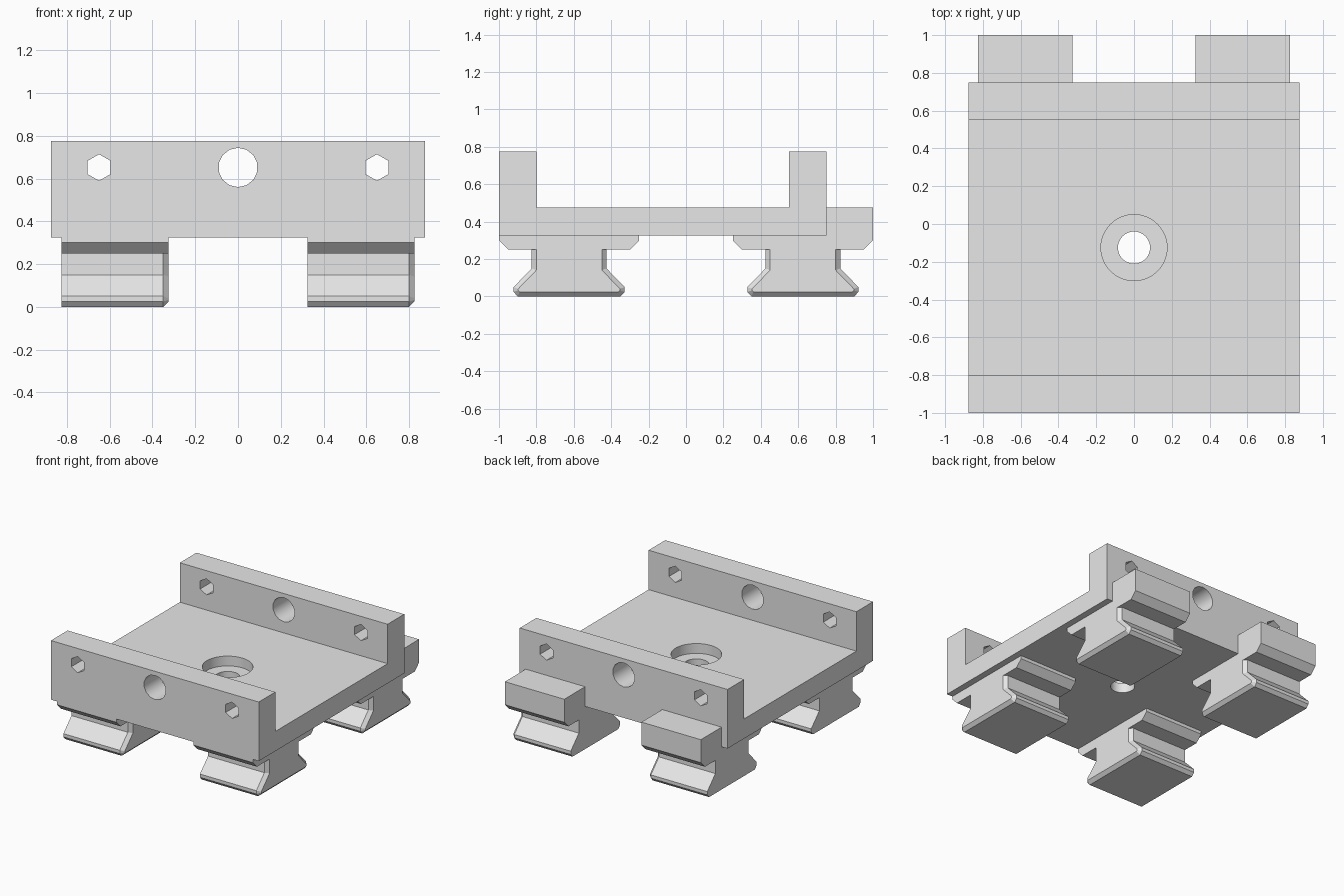
import bpy, bmesh, math
from mathutils import Matrix

cube = bpy.data.objects.get("Cube")
if cube:
    bpy.data.objects.remove(cube, do_unlink=True)

grey = bpy.data.materials.new("light_grey")
grey.use_nodes = True
grey.diffuse_color = (0.8, 0.8, 0.8, 1)
grey.node_tree.nodes["Principled BSDF"].inputs["Base Color"].default_value = (0.8, 0.8, 0.8, 1)


def finish(bm, name):
    bmesh.ops.recalc_face_normals(bm, faces=bm.faces)
    mesh = bpy.data.meshes.new(name)
    bm.to_mesh(mesh)
    bm.free()
    mesh.materials.append(grey)
    obj = bpy.data.objects.new(name, mesh)
    bpy.context.collection.objects.link(obj)
    return obj


def loft(name, sections):
    """Join matching (y, z) outlines placed at successive x positions."""
    bm = bmesh.new()
    rings = [[bm.verts.new((x, y, z)) for y, z in outline] for x, outline in sections]
    for a, b in zip(rings, rings[1:]):
        for i in range(len(a)):
            j = (i + 1) % len(a)
            bm.faces.new((a[i], a[j], b[j], b[i]))
    bm.faces.new(rings[0])
    bm.faces.new(rings[-1])
    return finish(bm, name)


def mirrored(half, cy):
    """Outline symmetric about y = cy from (half_width, z) points."""
    return [(cy + w, z) for w, z in half] + [(cy - w, z) for w, z in reversed(half)]


def drill(target, sides, radius, depth, loc, along_y=False):
    bm = bmesh.new()
    turn = Matrix.Rotation(math.pi / 2, 4, 'X') if along_y else Matrix()
    bmesh.ops.create_cone(bm, cap_ends=True, segments=sides, radius1=radius,
                          radius2=radius, depth=depth, matrix=Matrix.Translation(loc) @ turn)
    cutter = finish(bm, "hole_cutter")
    cutter.hide_render = True
    mod = target.modifiers.new("hole", 'BOOLEAN')
    mod.operation = 'DIFFERENCE'
    mod.solver = 'EXACT'
    mod.object = cutter
    bpy.context.view_layer.objects.active = target
    bpy.ops.object.modifier_apply(modifier=mod.name)
    bpy.data.objects.remove(cutter, do_unlink=True)


# Channel-shaped carriage with front and rear walls
base, floor, top = 0.325, 0.475, 0.775
channel = [(-1, base), (0.75, base), (0.75, top), (0.55, top),
           (0.55, floor), (-0.8, floor), (-0.8, top), (-1, top)]
carriage = loft("carriage", [(-0.875, channel), (0.875, channel)])

# Bolt holes through both walls, and the counterbored floor hole
drill(carriage, 14, 0.092, 3, (0, 0, 0.652), True)
for x in (-0.65, 0.65):
    drill(carriage, 6, 0.062, 3, (x, 0, 0.652), True)
drill(carriage, 48, 0.085, 1, (0, -0.125, 0.4))
drill(carriage, 48, 0.175, 0.15, (0, -0.125, floor))

# Four dovetail feet, chamfered at the +x end, under bevelled flanges
foot_half = [(0.275, 0), (0.297, 0.025), (0.297, 0.05), (0.2, 0.15), (0.2, 0.25)]
end_half = [(0.265, 0.025), (0.272, 0.032), (0.272, 0.041), (0.175, 0.141), (0.175, 0.25)]
for side, x0 in (("right", -0.825), ("left", 0.325)):
    x1 = x0 + 0.5
    for row, cy in (("front", -0.625), ("rear", 0.625)):
        foot, end = mirrored(foot_half, cy), mirrored(end_half, cy)
        loft(f"{row}_{side}_foot", [(x0, foot), (x1 - 0.025, foot), (x1, end)])
        flange = mirrored([(0.325, 0.25), (0.375, 0.3), (0.375, base)], cy)
        if row == "rear":
            # The rear flange rises into a block behind the wall
            flange[2:3] = [(1, floor), (0.75, floor), (0.75, base)]
        loft(f"{row}_{side}_flange", [(x0, flange), (x1, flange)])

# Smooth the round bores, keep every other edge crisp
bpy.ops.object.select_all(action='DESELECT')
carriage.select_set(True)
bpy.context.view_layer.objects.active = carriage
bpy.ops.object.shade_smooth_by_angle(angle=math.radians(30))
